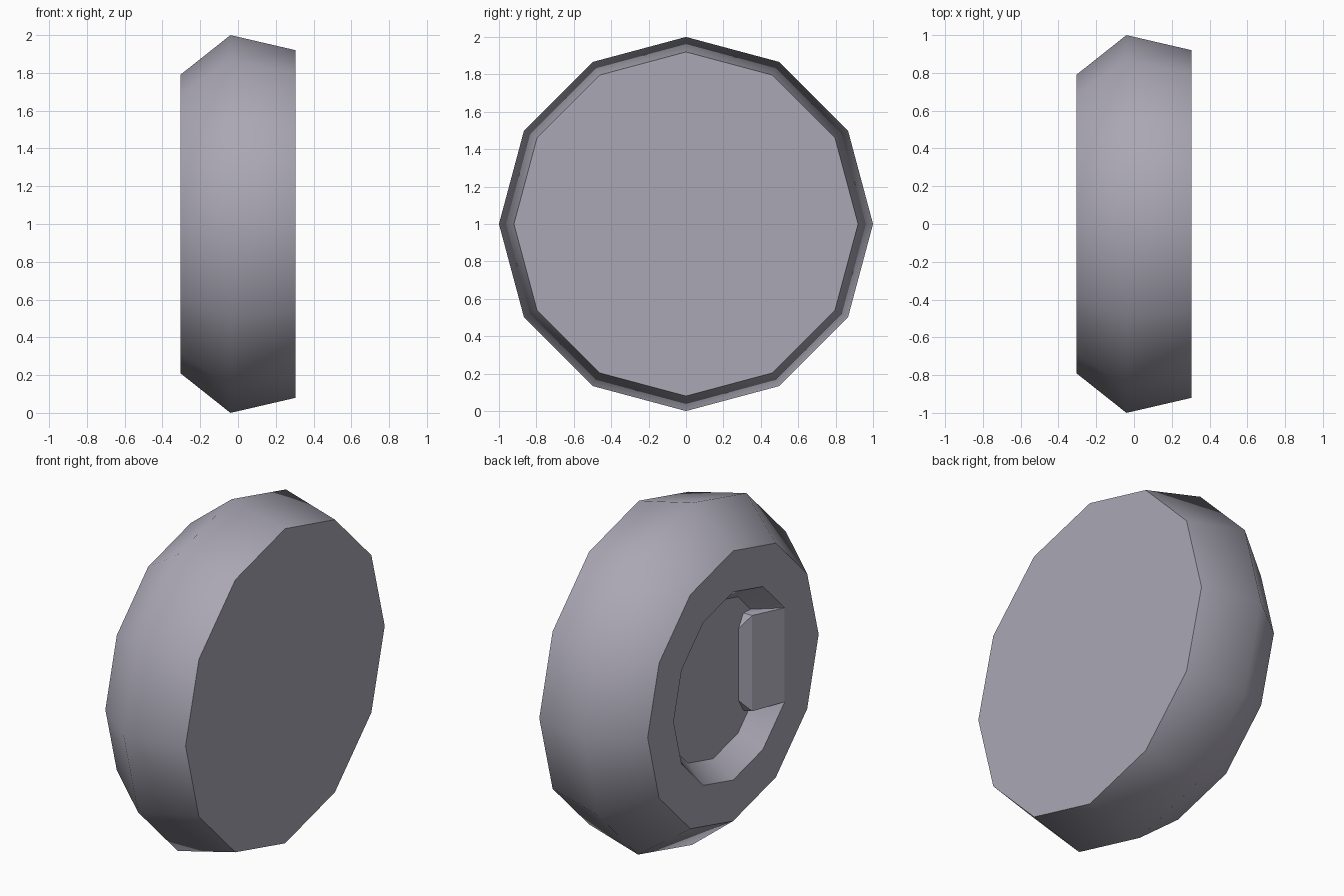
import bpy, bmesh
from math import sin, cos, radians

SIDES = 12
CAP_X = -0.305      # face that holds the recess
FLOOR_X = -0.175    # recess floor
CHORD = 9           # corner of the recess flattened behind the grip

cube = bpy.data.objects.get("Cube")
if cube:
    bpy.data.objects.remove(cube, do_unlink=True)

grey = bpy.data.materials.new("lilac_grey")
grey.use_nodes = True
colour = (0.402, 0.386, 0.456, 1.0)
grey.diffuse_color = colour
grey.node_tree.nodes["Principled BSDF"].inputs["Base Color"].default_value = colour


def make_object(name, bm):
    bmesh.ops.recalc_face_normals(bm, faces=bm.faces)
    mesh = bpy.data.meshes.new(name)
    bm.to_mesh(mesh)
    bm.free()
    mesh.materials.append(grey)
    obj = bpy.data.objects.new(name, mesh)
    bpy.context.collection.objects.link(obj)
    return obj


def ring(bm, x, radius, flatten=False):
    verts = []
    for k in range(SIDES):
        r = radius * cos(radians(30)) if flatten and k == CHORD else radius
        a = radians(k * 360 / SIDES)
        verts.append(bm.verts.new((x, r * sin(a), 1 + r * cos(a))))
    return verts


def bridge(bm, a, b, smooth):
    for k in range(SIDES):
        n = (k + 1) % SIDES
        bm.faces.new((a[k], a[n], b[n], b[k])).smooth = smooth


# Round body: flat back, bulging rim, flat cap and tapered recess
bm = bmesh.new()
back = ring(bm, 0.305, 0.92)
ridge = ring(bm, -0.04, 1.0)
cap = ring(bm, CAP_X, 0.79)
lip = ring(bm, CAP_X, 0.55, True)
floor = ring(bm, FLOOR_X, 0.46, True)
bm.faces.new(back)
bridge(bm, back, ridge, True)
bridge(bm, ridge, cap, True)
bridge(bm, cap, lip, False)
bridge(bm, lip, floor, True)
bm.faces.new(floor)
make_object("round_body", bm)

# Sloping grip inside the recess, mirrored about the middle height
half = [
    (CAP_X, -0.476, 0.275),
    (CAP_X + 0.08, -0.29, 0.28),
    (CAP_X + 0.108, -0.27, 0.21),
    (FLOOR_X, -0.28, 0.285),
    (FLOOR_X, -0.235, 0.21),
    (FLOOR_X, -0.46, 0.275),
]
bm = bmesh.new()
for x, y, z in half:
    for side in (1, -1):
        bm.verts.new((x, y, 1 + side * z))
bmesh.ops.convex_hull(bm, input=bm.verts)
bmesh.ops.dissolve_limit(bm, angle_limit=radians(3), verts=bm.verts, edges=bm.edges)
make_object("recess_grip", bm)
